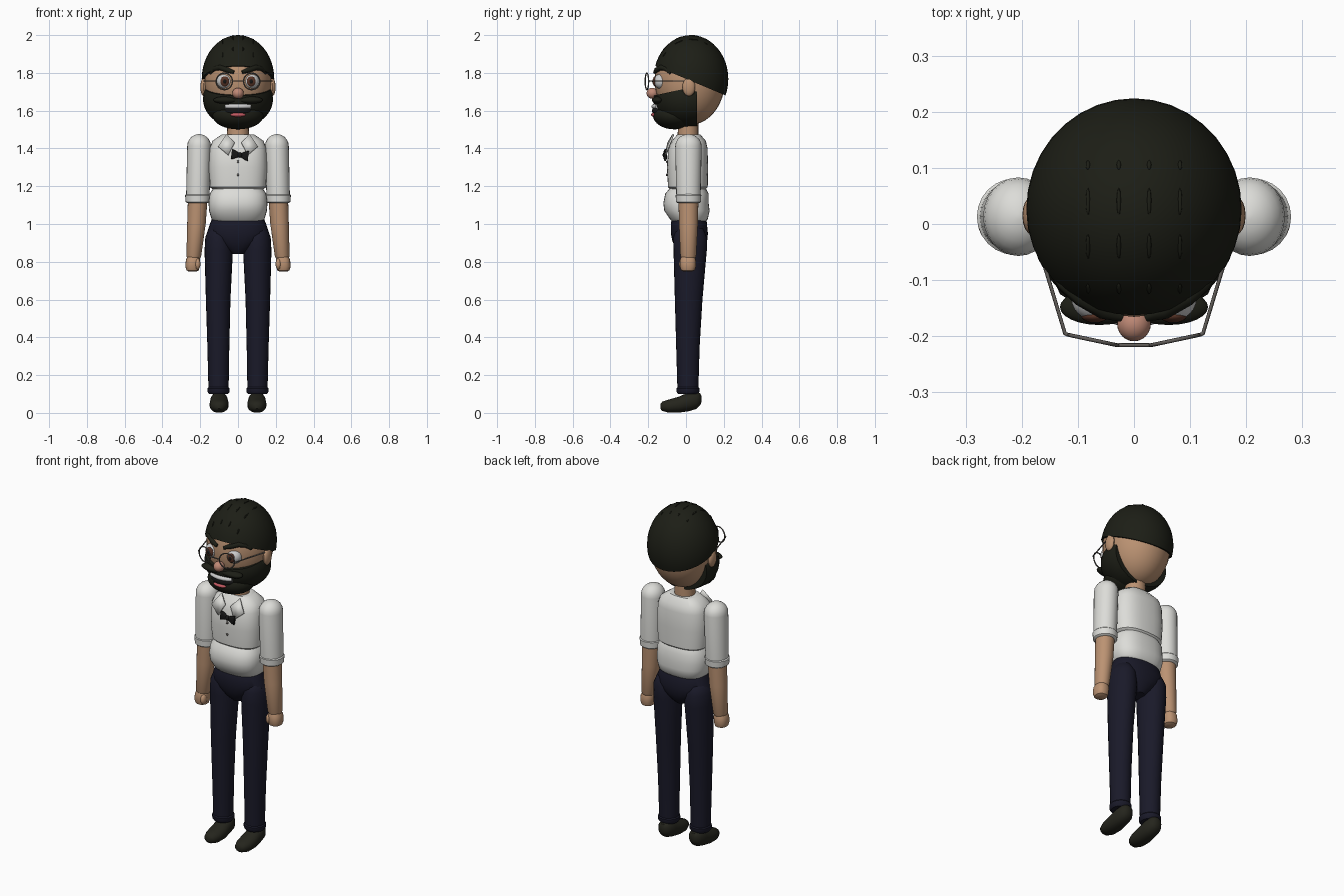
import bpy, bmesh, math
from mathutils import Vector, Matrix

COLORS = {
    "skin": (.50, .29, .17), "nose": (.52, .25, .18), "hair": (.012, .013, .008), "shirt": (.72, .72, .69),
    "trousers": (.010, .010, .022), "shoe": (.018, .018, .012), "black": (.008, .008, .008),
    "white": (.8, .8, .8), "iris": (.10, .035, .02), "lip": (.55, .10, .12), "metal": (.12, .11, .10),
}
MATS = {}
for key, c in COLORS.items():
    MATS[key] = bpy.data.materials.new(key)
    MATS[key].diffuse_color = (*c, 1)


def finish(name, bm, mat, angle=40):
    bmesh.ops.recalc_face_normals(bm, faces=bm.faces)
    for f in bm.faces:
        f.smooth = True
    me = bpy.data.meshes.new(name)
    bm.to_mesh(me)
    bm.free()
    me.set_sharp_from_angle(angle=math.radians(angle))
    me.materials.append(MATS[mat])
    ob = bpy.data.objects.new(name, me)
    bpy.context.collection.objects.link(ob)
    return ob


def ball(name, mat, c, r, cuts=(), seg=24):
    """Ellipsoid, optionally sliced by planes (point, outward normal)."""
    bm = bmesh.new()
    bmesh.ops.create_uvsphere(bm, u_segments=seg, v_segments=seg * 2 // 3, radius=1,
                              matrix=Matrix.Translation(c) @ Matrix.Diagonal((*r, 1)))
    for co, no in cuts:
        geom = bm.verts[:] + bm.edges[:] + bm.faces[:]
        bmesh.ops.bisect_plane(bm, geom=geom, plane_co=co, plane_no=no, clear_outer=True)
        bmesh.ops.holes_fill(bm, edges=[e for e in bm.edges if e.is_boundary], sides=0)
    return finish(name, bm, mat)


def loft(name, mat, rings, power=2, seg=24, axis="z"):
    """Capped tube through superellipse rings (c1, c2, t, r1, r2), t along the axis."""
    bm = bmesh.new()
    loops = []
    for c1, c2, t, r1, r2 in rings:
        loop = []
        for i in range(seg):
            a = 2 * math.pi * i / seg
            ca, sa = math.cos(a), math.sin(a)
            u = c1 + r1 * math.copysign(abs(ca) ** (2 / power), ca)
            v = c2 + r2 * math.copysign(abs(sa) ** (2 / power), sa)
            loop.append(bm.verts.new({"z": (u, v, t), "y": (u, t, v), "x": (t, u, v)}[axis]))
        loops.append(loop)
    for a, b in zip(loops, loops[1:]):
        for i in range(seg):
            j = (i + 1) % seg
            bm.faces.new((a[i], a[j], b[j], b[i]))
    bm.faces.new(loops[0])
    bm.faces.new(loops[-1])
    return finish(name, bm, mat)


def tube(name, mat, pts, radii):
    cu = bpy.data.curves.new(name, "CURVE")
    cu.dimensions = "3D"
    cu.bevel_depth = 1
    cu.bevel_resolution = 2
    cu.use_fill_caps = True
    sp = cu.splines.new("POLY")
    sp.points.add(len(pts) - 1)
    for p, co, r in zip(sp.points, pts, radii):
        p.co = (*co, 1)
        p.radius = r
    cu.materials.append(MATS[mat])
    ob = bpy.data.objects.new(name, cu)
    bpy.context.collection.objects.link(ob)


# head, hair cap, beard
HC, HR = (0, .02, 1.76), (.178, .186, .235)
ball("head", "skin", HC, HR, seg=32)
ball("hair_cap", "hair", (0, .026, 1.768), (.192, .198, .232), [((0, -.17, 1.84), (0, -.42, -1))], seg=36)
for x in (-.082, -.027, .027, .082):
    for y, l in ((.105, .01), (.04, .025), (-.04, .025), (-.115, .015)):
        z = 1.768 + .232 * math.sqrt(1 - (x / .192) ** 2 - ((y - .026) / .198) ** 2)
        strand = ball("hair_strand", "hair", (0, 0, 0), (.004, l, .004), seg=9)
        strand.location = (x, y, z - .001)
        strand.rotation_euler.x = math.atan(-(y - .026) * .232 ** 2 / .198 ** 2 / (z - 1.768))
ball("beard", "hair", (0, .005, 1.66), (.185, .178, .15),
     [((0, -.17, 1.68), (0, -.22, 1)), ((0, .058, 1.6), (0, 1, 0))], seg=32)
ball("beard_chin", "hair", (0, -.06, 1.575), (.135, .115, .074))
loft("neck", "skin", [(0, .01, 1.44, .058, .055), (0, .012, 1.58, .056, .053)])

# nose and mouth
ball("nose", "nose", (0, -.178, 1.692), (.03, .031, .029))
ball("mouth_interior", "black", (0, -.12, 1.6), (.08, .06, .035))
ball("teeth", "white", (0, -.11, 1.622), (.1, .074, .024),
     [((.07, 0, 0), (1, 0, 0)), ((-.07, 0, 0), (-1, 0, 0)),
      ((0, 0, 1.634), (0, 0, 1)), ((0, 0, 1.611), (0, 0, -1))])
ball("lower_lip", "lip", (0, -.165, 1.578), (.042, .02, .012))


def face_y(x, z):
    q = 1 - (x / HR[0]) ** 2 - ((z - HC[2]) / HR[2]) ** 2
    return HC[1] - HR[1] * math.sqrt(max(q, 0))


# paired face parts and glasses
for s in (-1, 1):
    ball("ear", "skin", (s * .182, .015, 1.725), (.017, .034, .048), seg=16)
    ball("sideburn", "hair", (s * .168, .012, 1.69), (.017, .04, .03), seg=12)
    ball("moustache", "hair", (s * .062, -.148, 1.656), (.07, .032, .02))
    ball("eye_white", "white", (s * .07, -.132, 1.755), (.042, .04, .04))
    ball("iris", "iris", (s * .07, -.164, 1.755), (.024, .012, .027), seg=18)
    ball("pupil", "black", (s * .07, -.17, 1.755), (.012, .009, .014), seg=12)
    pts = [(.022, 1.803), (.055, 1.815), (.095, 1.829), (.125, 1.822), (.148, 1.796)]
    tube("eyebrow", "hair", [(s * x, face_y(x, z) - .004, z) for x, z in pts], (.009, .014, .015, .012, .005))
    bpy.ops.mesh.primitive_torus_add(major_radius=.044, minor_radius=.0035, major_segments=28,
                                     minor_segments=8, location=(s * .0725, -.207, 1.755),
                                     rotation=(math.pi / 2, 0, s * .21))
    rim = bpy.context.object
    rim.name = "glasses_rim"
    rim.data.materials.append(MATS["metal"])
    bpy.ops.object.shade_smooth()
    tube("glasses_temple", "metal", [(s * .117, -.198, 1.757), (s * .123, -.195, 1.757),
                                     (s * .182, 0, 1.757)], (.0035,) * 3)
tube("glasses_bridge", "metal", [(-.028, -.216, 1.757), (.028, -.216, 1.757)], (.0035,) * 2)

# shirt
loft("shirt_chest", "shirt", [(0, .01, 1.18, .13, .09), (0, .01, 1.195, .148, .105), (0, .008, 1.30, .156, .109),
                              (0, .01, 1.40, .15, .104), (0, .015, 1.44, .135, .09),
                              (0, .015, 1.475, .085, .06)], 2.6, 32)
loft("shirt_waist", "shirt", [(0, .015, 1.01, .12, .085), (0, .015, 1.025, .14, .1), (0, .005, 1.07, .153, .12),
                              (0, 0, 1.11, .156, .12), (0, .005, 1.16, .15, .115),
                              (0, .01, 1.19, .13, .095)], 2.6, 32)
for z in (1.33, 1.26):
    ball("button", "metal", (0, -.101, z), (.007, .005, .007), seg=10)
for s in (-1, 1):
    bm = bmesh.new()
    pts = [(.06, -.067, 1.475), (.105, -.094, 1.41), (.052, -.108, 1.365), (.018, -.094, 1.43)]
    bm.faces.new([bm.verts.new((s * x, y, z)) for x, y, z in pts])
    collar = finish("collar", bm, "shirt")
    mod = collar.modifiers.new("thickness", "SOLIDIFY")
    mod.thickness = .01
    mod.offset = 0

# bow tie
for s in (-1, 1):
    wing = loft("bow_wing", "black", [(0, 0, s * .004, .006, .01), (0, 0, s * .03, .01, .023),
                                      (0, 0, s * .045, .007, .027)], 3, 16, "x")
    wing.location = (.01, -.11, 1.365)
    wing.rotation_euler.y = .12
ball("bow_knot", "black", (.01, -.113, 1.365), (.012, .011, .014), seg=12)

# trousers
loft("trouser_hips", "trousers", [(0, .015, 1.025, .138, .088), (0, .015, 1.01, .145, .095),
                                  (0, .018, .95, .165, .098), (0, .02, .91, .13, .092), (0, .02, .87, .075, .075),
                                  (0, .02, .842, .035, .05)], 2.2, 28)

# limbs
for s in (-1, 1):
    loft("trouser_leg", "trousers", [(s * .10, .02, .99, .03, .045), (s * .103, .02, .975, .052, .07),
                                     (s * .104, .022, .93, .069, .088), (s * .102, .022, .86, .075, .088),
                                     (s * .105, .014, .6, .065, .073), (s * .104, .01, .35, .058, .062),
                                     (s * .103, .01, .11, .053, .055)])
    loft("trouser_cuff", "trousers", [(s * .103, .01, .10, .05, .052), (s * .103, .01, .112, .059, .061),
                                      (s * .103, .01, .13, .059, .061), (s * .103, .01, .14, .05, .052)])
    loft("shoe", "shoe", [(s * .1, .034, -.136, .014, .012), (s * .1, .035, -.125, .032, .025),
                          (s * .1, .036, -.09, .047, .035), (s * .1, .043, -.04, .051, .042),
                          (s * .1, .059, .015, .047, .05), (s * .1, .067, .055, .042, .046),
                          (s * .1, .072, .075, .028, .032), (s * .1, .073, .082, .012, .015)], 2.2, 20, "y")
    sleeve = [(s * .206, .013, 1.412 + .064 * math.sin(a), .063 * math.cos(a), .07 * math.cos(a))
              for a in (1.5, 1.2, .9, .6, .3, 0)]
    loft("sleeve", "shirt", sleeve + [(s * .213, .013, 1.13, .062, .064)])
    loft("sleeve_cuff", "shirt", [(s * .213, .013, 1.11, .055, .057), (s * .213, .013, 1.117, .064, .066),
                                  (s * .213, .013, 1.152, .067, .068), (s * .212, .013, 1.16, .06, .061)])
    loft("forearm", "skin", [(s * .213, .013, 1.14, .052, .053), (s * .22, .013, 1.0, .049, .05),
                             (s * .234, .012, .83, .039, .042), (s * .235, .012, .815, .032, .035)])
    loft("hand", "skin", [(s * .236, .01, .83, .03, .034), (s * .238, .01, .81, .038, .042),
                          (s * .241, .01, .775, .038, .043), (s * .24, .01, .755, .033, .036),
                          (s * .24, .01, .748, .02, .022)], 2.4, 20)
    ball("thumb", "skin", (s * .214, -.015, .788), (.016, .022, .03), seg=14)
